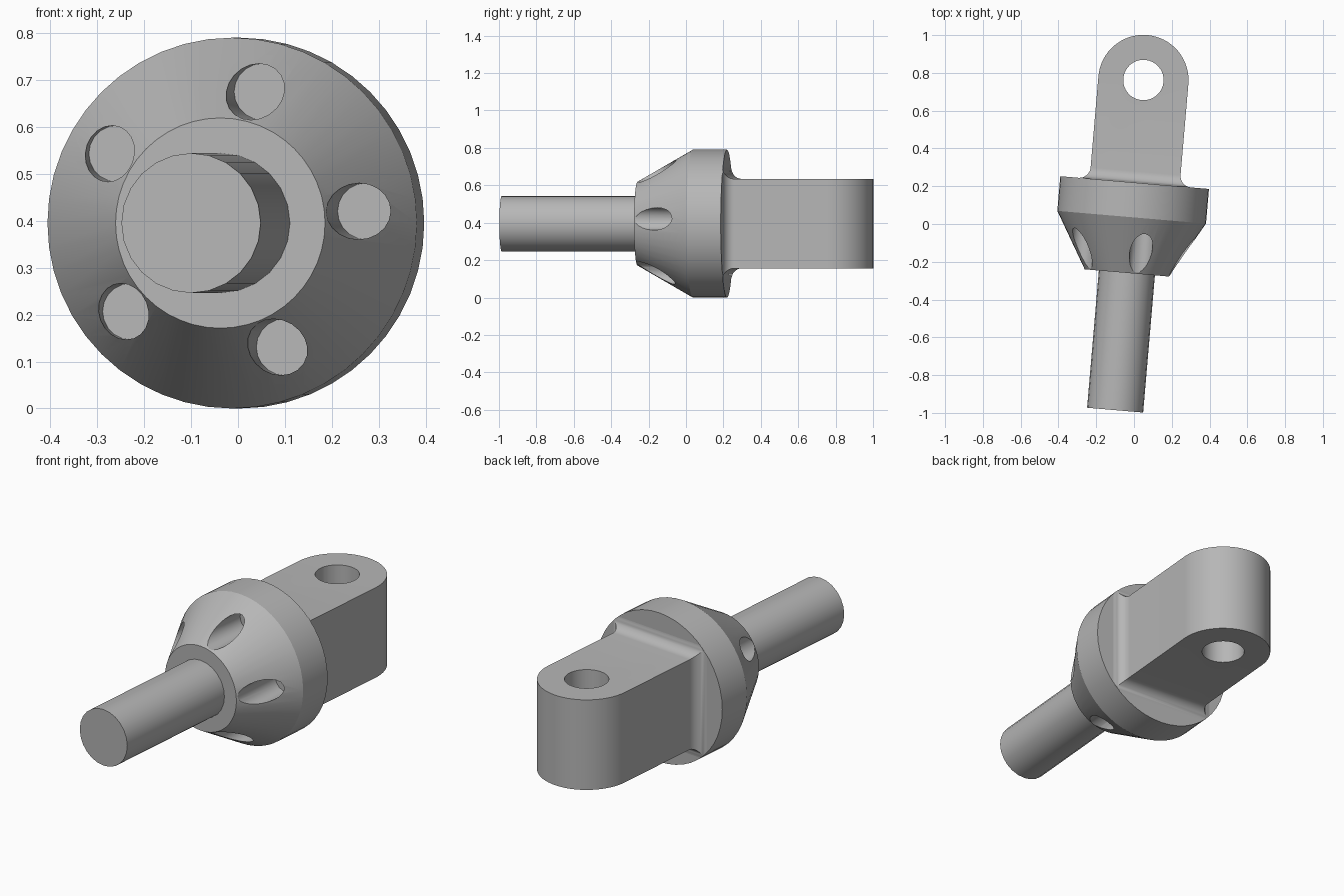
import bpy, bmesh
from math import sin, cos, pi, radians
from mathutils import Matrix

cube = bpy.data.objects.get("Cube")
if cube:
    bpy.data.objects.remove(cube, do_unlink=True)

steel = bpy.data.materials.new("grey steel")
steel.use_nodes = True
grey = (0.47, 0.47, 0.47, 1)
steel.diffuse_color = grey
steel.node_tree.nodes["Principled BSDF"].inputs["Base Color"].default_value = grey

# The fitting's long axis is local y, swung slightly about z
PLACE = Matrix.Translation((-0.0155, 0, 0.395)) @ Matrix.Rotation(radians(-4.9), 4, 'Z')


def circle(y, r, n, cx=0, cz=0):
    return [(cx + r * cos(2 * pi * i / n), y, cz + r * sin(2 * pi * i / n)) for i in range(n)]


def rect(y, hx, hz):
    return [(hx, y, hz), (-hx, y, hz), (-hx, y, -hz), (hx, y, -hz)]


def loft(name, rings, turn=None):
    """Skin a closed solid over a row of equal-sized rings."""
    bm = bmesh.new()
    rows = [[bm.verts.new(p) for p in ring] for ring in rings]
    n = len(rows[0])
    for a, b in zip(rows, rows[1:]):
        for i in range(n):
            j = (i + 1) % n
            bm.faces.new((a[i], a[j], b[j], b[i]))
    bm.faces.new(rows[0])
    bm.faces.new(rows[-1])
    bmesh.ops.remove_doubles(bm, verts=bm.verts, dist=1e-5)
    bmesh.ops.recalc_face_normals(bm, faces=bm.faces)
    mesh = bpy.data.meshes.new(name)
    bm.to_mesh(mesh)
    bm.free()
    mesh.materials.append(steel)
    ob = bpy.data.objects.new(name, mesh)
    bpy.context.collection.objects.link(ob)
    ob.matrix_world = PLACE @ (turn or Matrix())
    return ob


def select(ob):
    bpy.ops.object.select_all(action='DESELECT')
    ob.select_set(True)
    bpy.context.view_layer.objects.active = ob


def boolean(ob, tool, operation):
    mod = ob.modifiers.new("cut", 'BOOLEAN')
    mod.operation, mod.object, mod.solver = operation, tool, 'EXACT'
    select(ob)
    bpy.ops.object.modifier_apply(modifier=mod.name)
    bpy.data.objects.remove(tool, do_unlink=True)


# Rod
rod = loft("rod", [circle(-0.989, 0.149, 24), circle(-0.2, 0.149, 24)])

# Tapered collar with five blind pockets
collar = loft("collar", [circle(-0.26, 0.224, 48), circle(0.036, 0.395, 48), circle(0.22, 0.395, 48)])
for k in range(5):
    a = radians(5 + 72 * k)
    x, z = 0.287 * cos(a), 0.287 * sin(a)
    pocket = loft("pocket_cutter", [circle(-0.4, 0.06, 20, x, z), circle(0.03, 0.06, 20, x, z)])
    boolean(collar, pocket, 'DIFFERENCE')

# Eye tongue: filleted root, straight bar, half-round end
HALF, FILLET, EYE = 0.239, 0.06, 0.765
rings = [rect(0.215, HALF + FILLET, HALF + FILLET)]
for i in range(9):
    a = pi / 2 * i / 8
    h = HALF + FILLET * (1 - sin(a))
    rings.append(rect(0.22 + FILLET * (1 - cos(a)), h, h))
for i in range(17):
    a = pi / 2 * i / 16
    rings.append(rect(EYE + HALF * sin(a), HALF * cos(a), HALF))
tongue = loft("eye_tongue", rings)
boolean(tongue, loft("root_trim", [circle(0.1, 0.3945, 48), circle(1.2, 0.3945, 48)]), 'INTERSECT')

# Pin hole through the eye
upright = Matrix.Translation((0, EYE, 0)) @ Matrix.Rotation(pi / 2, 4, 'X')
boolean(tongue, loft("pin_cutter", [circle(-0.5, 0.107, 32), circle(0.5, 0.107, 32)], upright), 'DIFFERENCE')

for ob in (rod, collar, tongue):
    select(ob)
    bpy.ops.object.shade_smooth_by_angle(angle=radians(25))
